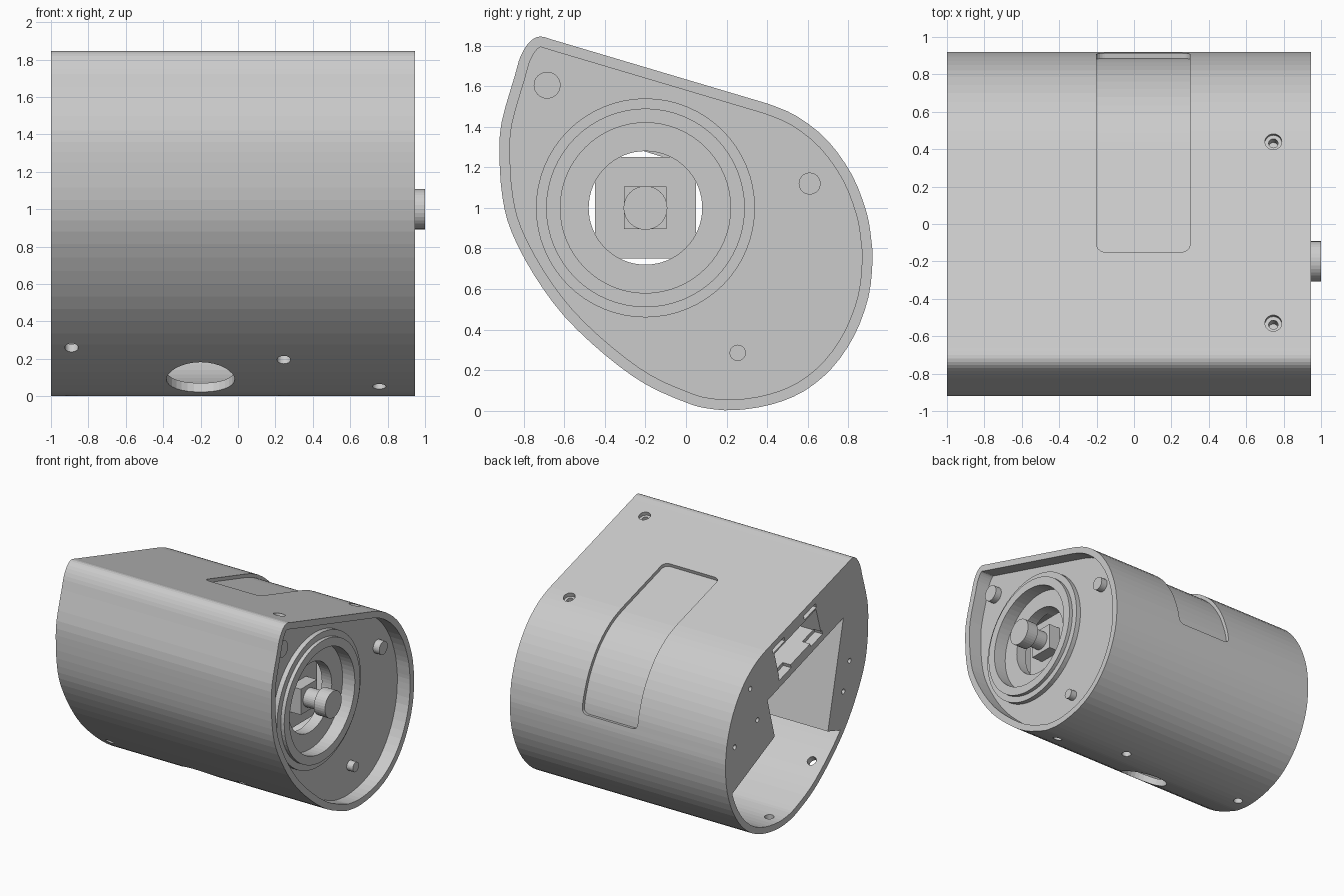
import bpy, bmesh, math
from mathutils import Vector, Matrix

if "Cube" in bpy.data.objects:
    bpy.data.objects.remove(bpy.data.objects["Cube"])


def finish(name, bm):
    bmesh.ops.recalc_face_normals(bm, faces=bm.faces[:])
    me = bpy.data.meshes.new(name)
    bm.to_mesh(me)
    bm.free()
    ob = bpy.data.objects.new(name, me)
    bpy.context.collection.objects.link(ob)
    return ob


def prism(name, pts, x0, x1, round_edges=(), radius=0.04):
    """Extrude a (y, z) outline along x, optionally rounding given cap edges."""
    bm = bmesh.new()
    a = [bm.verts.new((x0, y, z)) for y, z in pts]
    b = [bm.verts.new((x1, y, z)) for y, z in pts]
    n = len(pts)
    bm.faces.new(a)
    bm.faces.new(b[::-1])
    for i in range(n):
        j = (i + 1) % n
        bm.faces.new((a[i], b[i], b[j], a[j]))
    edges = [bm.edges.get((c[i], c[j])) for c in (a, b) for i, j in round_edges]
    if edges:
        bmesh.ops.bevel(bm, geom=edges, offset=radius, segments=5, affect='EDGES', profile=0.5)
    return finish(name, bm)


def circle(y, z, r, n=32):
    return [(y + r * math.cos(2 * math.pi * i / n), z + r * math.sin(2 * math.pi * i / n))
            for i in range(n)]


def rect(y, z, w, h, angle=0.0):
    c, s = math.cos(angle), math.sin(angle)
    return [(y + u * c - v * s, z + u * s + v * c)
            for u, v in ((-w/2, -h/2), (w/2, -h/2), (w/2, h/2), (-w/2, h/2))]


def lathe(name, profile, y, z, n=64):
    """Closed (radius, x) section revolved about an x-parallel axis."""
    bm = bmesh.new()
    rings = [[bm.verts.new((x, y + r * math.cos(2 * math.pi * k / n),
                            z + r * math.sin(2 * math.pi * k / n))) for r, x in profile]
             for k in range(n)]
    m = len(profile)
    for k in range(n):
        p, q = rings[k], rings[(k + 1) % n]
        for i in range(m):
            j = (i + 1) % m
            bm.faces.new((p[i], q[i], q[j], p[j]))
    return finish(name, bm)


def wall_cutter(pos, normal, r, depth):
    """Cylinder centred on a wall point, pointing along the wall normal."""
    bm = bmesh.new()
    rot = Vector((0, *normal)).to_track_quat('Z', 'Y').to_matrix().to_4x4()
    bmesh.ops.create_cone(bm, cap_ends=True, segments=32, radius1=r, radius2=r,
                          depth=2 * depth, matrix=Matrix.Translation(pos) @ rot)
    return finish("cutter", bm)


def cut(target, cutter):
    mod = target.modifiers.new("cut", 'BOOLEAN')
    mod.operation, mod.solver, mod.object = 'DIFFERENCE', 'EXACT', cutter
    bpy.context.view_layer.objects.active = target
    bpy.ops.object.modifier_apply(modifier=mod.name)
    bpy.data.objects.remove(cutter)


# Teardrop outline: straight sloping top, smooth curve for the rest
ctrl = [Vector(p) for p in (
    (.40, 1.515), (.55, 1.45), (.70, 1.33), (.82, 1.16), (.89, .98), (.913, .85), (.92, .74),
    (.90, .56), (.83, .37), (.72, .21), (.58, .095), (.42, .03), (.24, .002), (.10, .012),
    (0, .04), (-.2, .13), (-.4, .275), (-.6, .465), (-.75, .67), (-.86, .88), (-.905, 1.05),
    (-.92, 1.25), (-.91, 1.42), (-.845, 1.65), (-.815, 1.75), (-.77, 1.82), (-.72, 1.845),
    (-.66, 1.83))]
top_dir = (ctrl[0] - ctrl[-1]).normalized()
ext = [ctrl[0] - top_dir * .15] + ctrl + [ctrl[-1] + top_dir * .06]
outline = []
for i in range(1, len(ext) - 2):
    p0, p1, p2, p3 = ext[i - 1:i + 3]
    for k in range(3):
        t = k / 3
        outline.append(.5 * (2 * p1 + (p2 - p0) * t + (2 * p0 - 5 * p1 + 4 * p2 - p3) * t * t
                             + (3 * p1 - p0 - 3 * p2 + p3) * t ** 3))
outline.append(ctrl[-1])
f = (-.15 - ctrl[-1].x) / (ctrl[0].x - ctrl[-1].x)
outline.append(ctrl[-1].lerp(ctrl[0], f))


def offset(d):
    """Outline moved inward by d."""
    res = []
    for i, p in enumerate(outline):
        t = ((p - outline[i - 1]).normalized()
             + (outline[(i + 1) % len(outline)] - p).normalized()).normalized()
        res.append(p + Vector((t.y, -t.x)) * d)
    return res


X0, X1 = -1.0, .945
AY, AZ = -.2, 1.0       # motor axis
TILT = math.atan2(top_dir.y, top_dir.x)
inner = offset(.052)
body = prism("housing", outline, X0, X1)

# Front recess behind the lip
cut(body, prism("cutter", inner, .83, 1.2))

# Rear cavity following the lower wall
cavity = [p for p in inner if p.y < .54] + [
    (-.40, .55), (-.60, 1.40), (.377, 1.10), (.285, .77)]
cut(body, prism("cutter", cavity, -1.2, .70))

# Axial opening with counterbore
cut(body, prism("cutter", circle(AY, AZ, .28, 64), .5, 1.2))
cut(body, prism("cutter", circle(AY, AZ, .42, 64), .79, 1.2))

# Rear switch pocket, mounting slots and screw holes
cut(body, prism("cutter", rect(-.01, 1.42, .56, .22, TILT), -1.2, -.7))
for y, z in ((-.17, 1.615), (.235, 1.495), (-.25, 1.365), (.155, 1.245)):
    cut(body, prism("cutter", rect(y, z, .16, .035, TILT), -1.2, -.93))
for y, z in ((.60, 1.28), (.507, .99), (.80, .88), (-.68, 1.02), (-.60, .80)):
    cut(body, prism("cutter", circle(y, z, .02, 16), -1.2, -.85))

# Shallow wrap-around label recess
sel = [i for i, p in enumerate(outline) if p.x > -.151 and p.y > .849]
sel = [sel[-1]] + sel[:-1]
outer_o, inner_o = offset(-.05), offset(.028)
band = [outer_o[i] for i in sel] + [inner_o[i] for i in reversed(sel)]
n = len(sel)
cut(body, prism("cutter", band, -.2, .3, ((n - 1, n), (2 * n - 1, 0)), .045))

# Counterbored screw holes in the top
up = (-top_dir.y, top_dir.x)
for y in (.44, -.53):
    z = ctrl[0].y + (y - ctrl[0].x) * top_dir.y / top_dir.x - (.003 if y > .4 else 0)
    cut(body, wall_cutter((.745, y, z), up, .045, .03))
    cut(body, wall_cutter((.745, y, z), up, .025, .10))

# Cable hole and screw holes in the underside
cut(body, wall_cutter((-.2, -.12, .09), (-.41, -.91), .183, .13))
for x, y, z, ny, nz in ((-.89, -.38, .26, -.6, -.8), (.245, -.295, .197, -.57, -.82),
                        (.755, -.03, .05, -.3, -.95), (-.89, .2, .003, 0, -1),
                        (.245, .2, .003, 0, -1)):
    cut(body, wall_cutter((x, y, z), (ny, nz), .036, .10))

# Stepped bearing collar
lathe("bearing_collar", [(.54, .825), (.54, .87), (.49, .87), (.49, .90), (.42, .90),
                         (.42, .825)], AY, AZ)

# Locating posts in the recess
for k, (y, z, r) in enumerate(((-.685, 1.605, .066), (.61, 1.12, .054), (.255, .285, .04))):
    prism(f"post_{k + 1}", circle(y, z, r), .82, .885)

# Motor with chamfered corners
h, c = .25, .04
prism("motor", [(AY + u * h - u * a, AZ + v * h - v * b) for u, v, a, b in (
    (-1, -1, 0, c), (-1, -1, c, 0), (1, -1, c, 0), (1, -1, 0, c),
    (1, 1, 0, c), (1, 1, c, 0), (-1, 1, c, 0), (-1, 1, 0, c))], .2, .68)

# Drive shaft: square hub, neck and head
prism("shaft_hub", rect(AY, AZ, .21, .21), .67, .78)
prism("shaft_neck", circle(AY, AZ, .075), .77, .92)
prism("shaft_head", circle(AY, AZ, .108), .90, 1.0)
